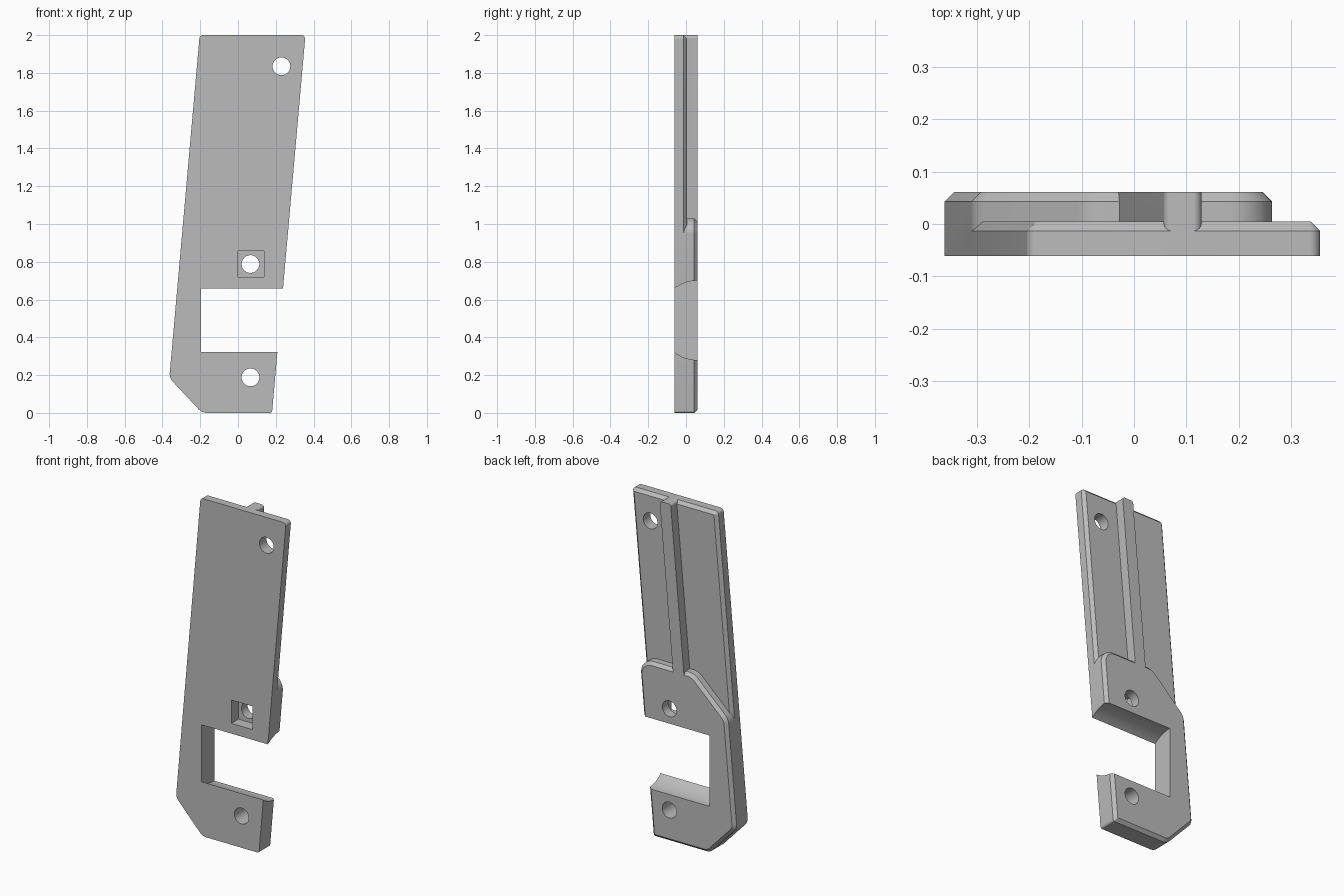
import bpy, bmesh, math
from mathutils import Vector

cube = bpy.data.objects.get("Cube")
if cube:
    bpy.data.objects.remove(cube, do_unlink=True)

grey = bpy.data.materials.new("plain grey")
grey.use_nodes = True
colour = (0.5, 0.5, 0.5, 1)
grey.diffuse_color = colour
grey.node_tree.nodes["Principled BSDF"].inputs["Base Color"].default_value = colour

FRONT, BACK, PLATE_BACK = -0.061, 0.061, 0.005
CHAMFER, LEAN = 0.018, 0.0885


def left(z):
    return -0.203 - (2 - z) * LEAN


def right(z):
    return 0.357 - (2 - z) * LEAN


def rounded(corners, inset=0, steps=8):
    """Outline with rounded corners (x, z, radius), listed counter-clockwise."""
    points = []
    for i, (x, z, r) in enumerate(corners):
        p = Vector((x, z))
        before = (p - Vector(corners[i - 1][:2])).normalized()
        after = (Vector(corners[(i + 1) % len(corners)][:2]) - p).normalized()
        n1, n2 = Vector((-before.y, before.x)), Vector((-after.y, after.x))
        radius = max(r - inset, 0.001)
        centre = p + (inset + radius) * (n1 + n2) / (1 + n1.dot(n2))
        for k in range(steps + 1):
            n = n1.lerp(n2, k / steps).normalized()
            points.append(centre - radius * n)
    return points


def loft(name, loops):
    """Closed solid through loops of 3D points."""
    bm = bmesh.new()
    rings = [[bm.verts.new(p) for p in loop] for loop in loops]
    for a, b in zip(rings, rings[1:]):
        for i in range(len(a)):
            j = (i + 1) % len(a)
            bm.faces.new((a[i], a[j], b[j], b[i]))
    bm.faces.new(rings[0])
    bm.faces.new(rings[-1])
    bmesh.ops.recalc_face_normals(bm, faces=bm.faces)
    mesh = bpy.data.meshes.new(name)
    bm.to_mesh(mesh)
    bm.free()
    mesh.materials.append(grey)
    obj = bpy.data.objects.new(name, mesh)
    bpy.context.collection.objects.link(obj)
    return obj


def slab(name, corners, y0, y1, chamfer=0):
    """Upright slab, optionally chamfered around its back face."""
    levels = [(y0, 0), (y1 - chamfer, 0)] + ([(y1, chamfer)] if chamfer else [])
    return loft(name, [[(p.x, y, p.y) for p in rounded(corners, inset)]
                       for y, inset in levels])


def combine(target, tool, operation):
    mod = target.modifiers.new(operation.lower(), 'BOOLEAN')
    mod.operation, mod.solver, mod.object = operation, 'EXACT', tool
    bpy.context.view_layer.objects.active = target
    bpy.ops.object.modifier_apply(modifier=mod.name)
    bpy.data.objects.remove(tool, do_unlink=True)


# Thick lower hook block
bracket = slab("bracket", [
    (-0.19, 0, 0.06), (right(0), 0, 0.012), (right(1.03), 1.03, 0.08),
    (-0.085, 1.03, 0.08), (left(0.82), 0.82, 0.08), (left(0.185), 0.185, 0.06),
], FRONT, BACK, CHAMFER)

# Thin upper plate
plate = slab("upper_plate", [
    (left(0.75), 0.75, 0.002), (right(0.75), 0.75, 0.002),
    (right(2), 2, 0.02), (left(2), 2, 0.02),
], FRONT, PLATE_BACK, CHAMFER)
combine(bracket, plate, 'UNION')

# Leaning rib on the back of the plate
def rib_x(z):
    return 0.058 - (2 - z) * LEAN

rib = slab("rib", [
    (rib_x(0.95), 0.95, 0.002), (rib_x(0.95) + 0.072, 0.95, 0.002),
    (rib_x(2) + 0.072, 2, 0.015), (rib_x(2), 2, 0.015),
], -0.03, BACK)
combine(bracket, rib, 'UNION')

# Side notch with curved upper and lower walls
LOW, HIGH, RADIUS, STEPS = 0.28, 0.70, 0.2, 12
ys = [FRONT + (BACK - FRONT) * k / STEPS for k in range(STEPS + 1)]
rise = [RADIUS - math.sqrt(RADIUS ** 2 - (BACK - y) ** 2) for y in ys]
ys = [FRONT - 0.05] + ys + [BACK + 0.05]
rise = [rise[0]] + rise + [0]
profile = [(y, HIGH - r) for y, r in zip(ys, rise)]
profile += [(y, LOW + r) for y, r in reversed(list(zip(ys, rise)))]
notch = loft("notch_cutter", [[(x, y, z) for y, z in profile] for x in (-0.197, 0.6)])
combine(bracket, notch, 'DIFFERENCE')

# Square nut pocket in the front
s, px, pz = 0.069, 0.068, 0.788
pocket = loft("pocket_cutter", [
    [(px - s, y, pz - s), (px + s, y, pz - s), (px + s, y, pz + s), (px - s, y, pz + s)]
    for y in (FRONT - 0.05, 0.005)])
combine(bracket, pocket, 'DIFFERENCE')

# Screw holes
for hx, hz in ((0.23, 1.835), (0.066, 0.788), (0.066, 0.188)):
    ring = [math.tau * k / 40 for k in range(40)]
    hole = loft("hole_cutter", [
        [(hx + 0.047 * math.cos(a), y, hz + 0.047 * math.sin(a)) for a in ring]
        for y in (-0.2, 0.2)])
    combine(bracket, hole, 'DIFFERENCE')

# Smooth the curved walls, keep the edges crisp
bpy.ops.object.select_all(action='DESELECT')
bracket.select_set(True)
bpy.context.view_layer.objects.active = bracket
bpy.ops.object.shade_smooth_by_angle(angle=math.radians(25))
